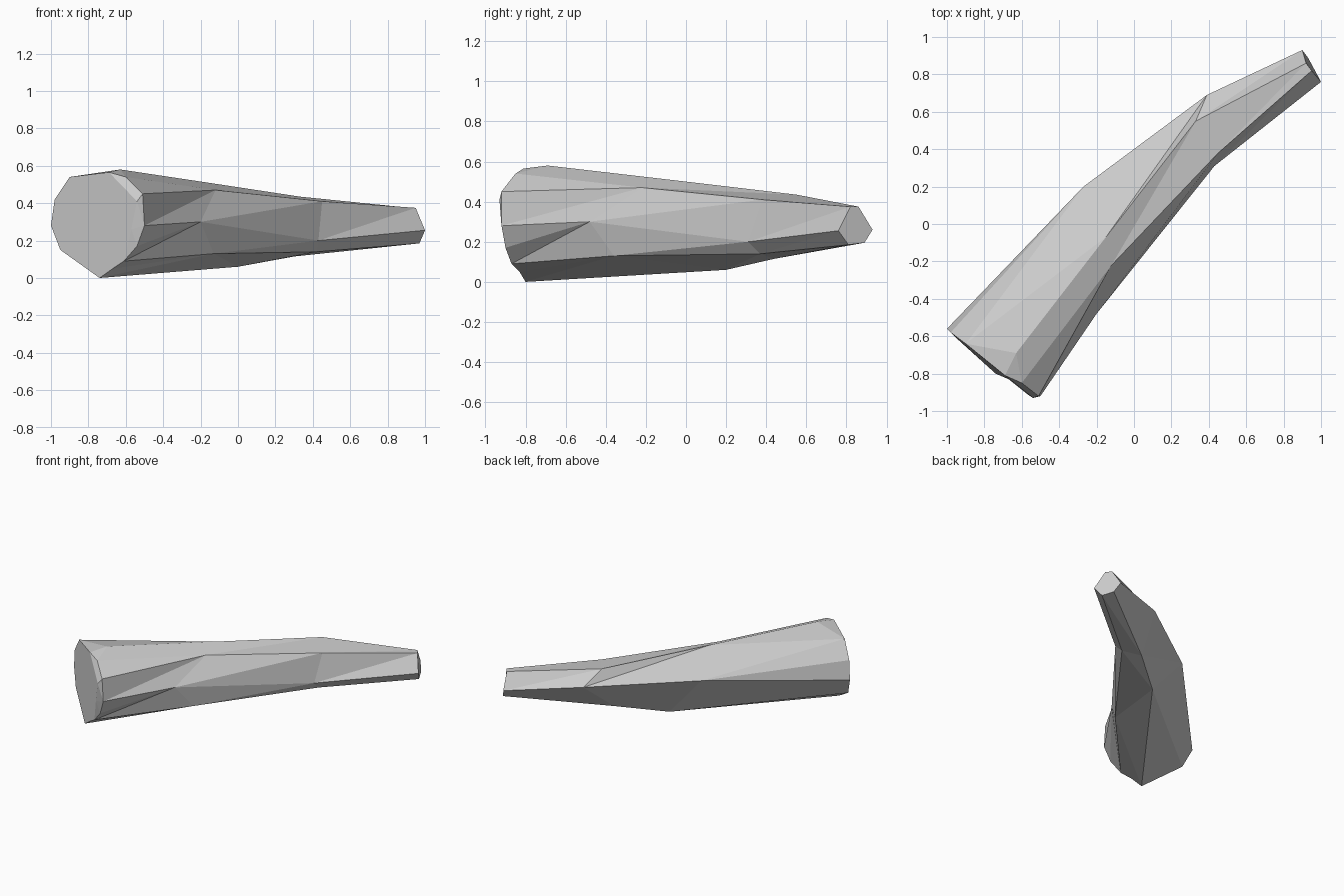
import bpy
import bmesh

cube = bpy.data.objects.get("Cube")
if cube:
    bpy.data.objects.remove(cube, do_unlink=True)

# One stone-grey material
grey = bpy.data.materials.new("stone grey")
grey.use_nodes = True
colour = (0.6, 0.6, 0.6, 1)
grey.diffuse_color = colour
grey.node_tree.nodes["Principled BSDF"].inputs["Base Color"].default_value = colour


def doubled(points):
    """Give a six-sided ring the same point count as the twelve-sided butt."""
    return [p for p in points for _ in range(2)]


# Butt rim: back, over the top, front, then underneath
butt_rim = [(-1, -.56, .28), (-.98, -.58, .42), (-.9, -.64, .54), (-.63, -.69, .58),
            (-.6, -.85, .54), (-.51, -.92, .45), (-.5, -.92, .28), (-.54, -.9, .17),
            (-.61, -.87, .09), (-.67, -.83, .05), (-.74, -.8, 0), (-.95, -.61, .15)]

# Butt face: the rim with its upper and front corners chipped inward
top_chip, front_chip, low_chip = (-.69, -.81, .565), (-.54, -.93, .41), (-.57, -.91, .26)
butt_face = list(butt_rim)
butt_face[3:8] = [top_chip, top_chip, front_chip, front_chip, low_chip]

# Thick middle, bend and narrow tip
middle = [(-.27, .2, .37), (-.15, -.07, .508), (-.12, -.22, .47),
          (-.2, -.48, .3), (-.13, -.36, .13), (0, .2, .06)]
bend = [(.39, .69, .33), (.33, .55, .435), (.45, .38, .41),
        (.43, .31, .2), (.42, .37, .14), (.3, .44, .115)]
tip = [(.9, .93, .26), (.92, .86, .375), (.95, .82, .375),
       (1, .76, .255), (.97, .81, .185), (.93, .89, .195)]

# Loft the rings and close both ends
bm = bmesh.new()
rings = [[bm.verts.new(p) for p in ring]
         for ring in (butt_face, butt_rim, doubled(middle), doubled(bend), doubled(tip))]
for low, high in zip(rings, rings[1:]):
    for i in range(len(low)):
        j = (i + 1) % len(low)
        bm.faces.new((low[i], low[j], high[i]))
        bm.faces.new((low[j], high[j], high[i]))
bm.faces.new(rings[0][::-1])
bm.faces.new(rings[-1])
bmesh.ops.remove_doubles(bm, verts=bm.verts, dist=0.001)
bmesh.ops.recalc_face_normals(bm, faces=bm.faces)

mesh = bpy.data.meshes.new("curved_shaft")
bm.to_mesh(mesh)
bm.free()
mesh.materials.append(grey)
shaft = bpy.data.objects.new("curved_shaft", mesh)
bpy.context.collection.objects.link(shaft)
